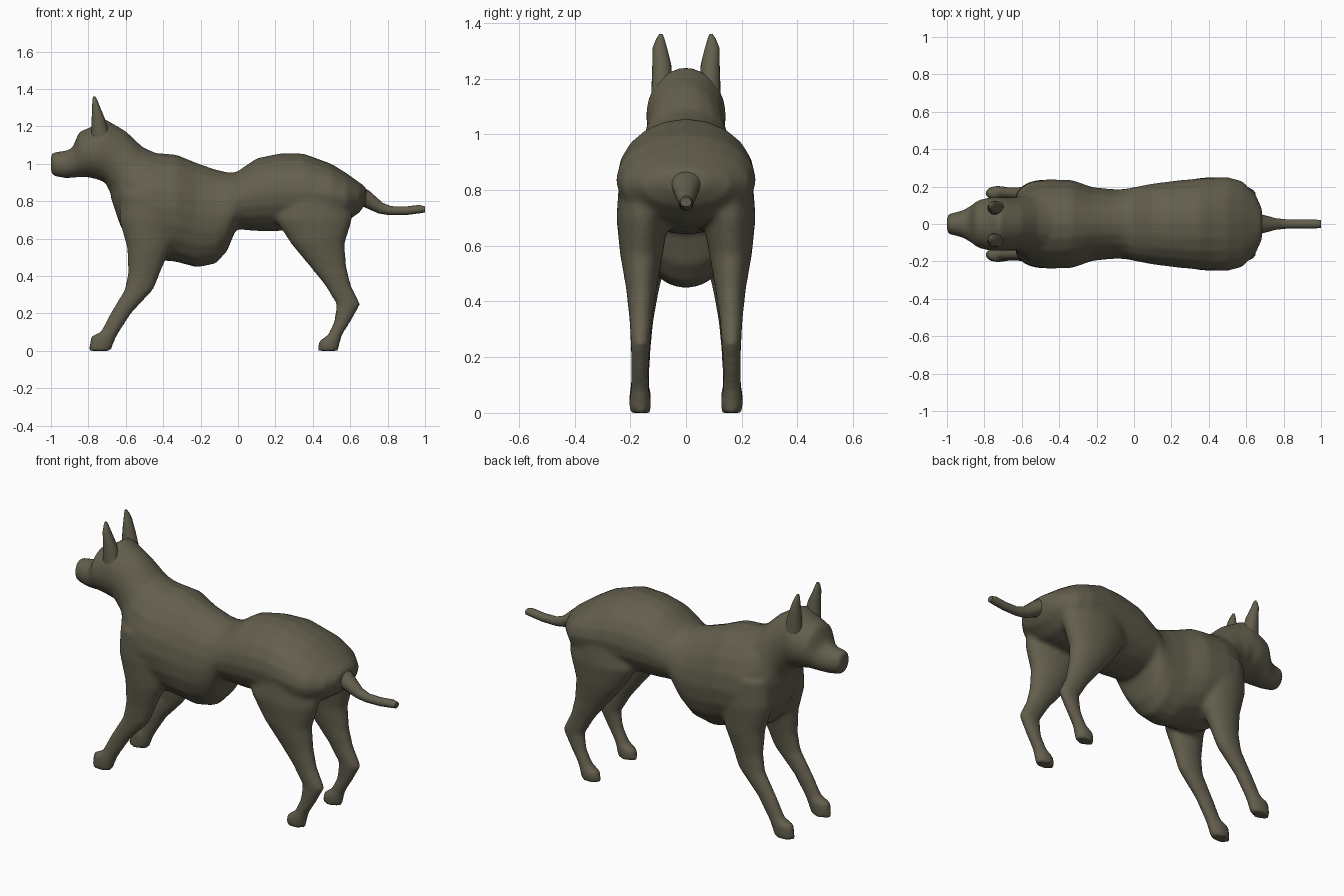
import bpy, bmesh, math

SIDES = 20
coat = bpy.data.materials.new("olive_brown_coat")
coat.diffuse_color = (0.125, 0.115, 0.075, 1)


def loft(bm, rings):
    """Skin oval rings; each is (x1, z1, x2, z2, y, half_width): two profile ends and a width."""
    loops = []
    for x1, z1, x2, z2, y, w in rings:
        loop = []
        for i in range(SIDES):
            a = 2 * math.pi * i / SIDES
            c, s = math.cos(a), math.sin(a)
            loop.append(bm.verts.new(((x1 + x2) / 2 + (x1 - x2) / 2 * c, y + w * s,
                                      (z1 + z2) / 2 + (z1 - z2) / 2 * c)))
        loops.append(loop)
    for p, q in zip(loops, loops[1:]):
        for i in range(SIDES):
            j = (i + 1) % SIDES
            bm.faces.new((p[i], p[j], q[j], q[i]))
    bm.faces.new(loops[0])
    bm.faces.new(loops[-1])


def limb(rows, side):
    """Level rings from (z, x_front, x_back, y, half_width)."""
    return [(xf, z, xb, z, side * y, w) for z, xf, xb, y, w in rows]


def make(name, lofts, voxel=None):
    bm = bmesh.new()
    for rings in lofts:
        part = bmesh.new()
        loft(part, rings)
        bmesh.ops.recalc_face_normals(part, faces=part.faces)
        tmp = bpy.data.meshes.new("tmp")
        part.to_mesh(tmp)
        part.free()
        bm.from_mesh(tmp)
        bpy.data.meshes.remove(tmp)
    me = bpy.data.meshes.new(name)
    bm.to_mesh(me)
    bm.free()
    me.materials.append(coat)
    ob = bpy.data.objects.new(name, me)
    bpy.context.collection.objects.link(ob)
    bpy.ops.object.select_all(action='DESELECT')
    ob.select_set(True)
    bpy.context.view_layer.objects.active = ob
    if voxel:  # fuse the overlapping volumes into one skin
        m = ob.modifiers.new("fuse", 'REMESH')
        m.mode, m.voxel_size = 'VOXEL', voxel
        s = ob.modifiers.new("soften", 'SMOOTH')
        s.factor, s.iterations = 0.5, 6
        for mod in ("fuse", "soften"):
            bpy.ops.object.modifier_apply(modifier=mod)
    bpy.ops.object.shade_smooth_by_angle(angle=math.radians(50))
    return ob


# Torso: x, top, bottom, half width
torso = [(x, t, x, b, 0, w) for x, t, b, w in [
    (-0.68, 0.95, 0.82, 0.06), (-0.63, 1.06, 0.67, 0.15), (-0.56, 1.08, 0.55, 0.205),
    (-0.47, 1.06, 0.49, 0.24), (-0.33, 1.05, 0.475, 0.235), (-0.22, 1.005, 0.445, 0.197),
    (-0.12, 0.97, 0.465, 0.187), (-0.06, 0.955, 0.53, 0.187), (-0.01, 0.955, 0.65, 0.196),
    (0.10, 1.03, 0.64, 0.217), (0.22, 1.055, 0.64, 0.232), (0.35, 1.055, 0.65, 0.245),
    (0.50, 1.00, 0.67, 0.252), (0.58, 0.95, 0.69, 0.23), (0.65, 0.90, 0.74, 0.16),
    (0.685, 0.875, 0.79, 0.08)]]

# Neck, skull and muzzle
head = [(a, b, c, d, 0, w) for a, b, c, d, w in [
    (-1.0, 1.055, -1.0, 0.95, 0.047), (-0.985, 1.063, -0.985, 0.933, 0.056),
    (-0.92, 1.07, -0.92, 0.922, 0.072), (-0.885, 1.085, -0.87, 0.926, 0.095),
    (-0.85, 1.17, -0.82, 0.93, 0.127), (-0.78, 1.2, -0.765, 0.92, 0.143),
    (-0.72, 1.245, -0.71, 0.9, 0.143), (-0.6, 1.175, -0.67, 0.82, 0.142),
    (-0.51, 1.09, -0.63, 0.72, 0.17), (-0.4, 1.04, -0.5, 0.65, 0.18)]]

# Legs: z, front x, back x, y, half width
hind_leg = [(0.85, 0.22, 0.62, 0.13, 0.11), (0.70, 0.2, 0.61, 0.155, 0.095),
            (0.57, 0.285, 0.57, 0.16, 0.077), (0.45, 0.385, 0.58, 0.16, 0.056),
            (0.35, 0.465, 0.605, 0.162, 0.043), (0.25, 0.525, 0.655, 0.163, 0.035),
            (0.16, 0.515, 0.605, 0.165, 0.031), (0.085, 0.48, 0.557, 0.165, 0.034),
            (0.05, 0.43, 0.547, 0.165, 0.04), (0.0, 0.425, 0.537, 0.165, 0.038)]
front_leg = [(0.85, -0.63, -0.37, 0.13, 0.1), (0.70, -0.635, -0.33, 0.14, 0.097),
             (0.55, -0.593, -0.36, 0.15, 0.077), (0.42, -0.588, -0.415, 0.155, 0.054),
             (0.33, -0.605, -0.45, 0.16, 0.043), (0.2, -0.683, -0.57, 0.163, 0.034),
             (0.1, -0.735, -0.635, 0.165, 0.033), (0.075, -0.79, -0.65, 0.165, 0.039),
             (0.0, -0.797, -0.68, 0.165, 0.038)]

legs = [limb(rows, s) for rows in (hind_leg, front_leg) for s in (1, -1)]
make("dog_body", [torso, head] + legs, 0.013)

# Pricked ears
ear = [(1.13, -0.785, -0.68, 0.085, 0.04), (1.25, -0.782, -0.715, 0.087, 0.034),
       (1.31, -0.78, -0.74, 0.094, 0.026), (1.345, -0.778, -0.754, 0.092, 0.014),
       (1.36, -0.775, -0.762, 0.09, 0.006)]
for label, s in (("left", -1), ("right", 1)):
    make("ear_" + label, [limb(ear, s)])

# Tail
make("tail", [[(a, b, c, d, 0, w) for a, b, c, d, w in [
    (0.61, 0.9, 0.6, 0.78, 0.09), (0.7, 0.857, 0.67, 0.77, 0.05),
    (0.775, 0.79, 0.75, 0.735, 0.03), (0.82, 0.773, 0.81, 0.725, 0.025),
    (0.9, 0.772, 0.9, 0.726, 0.024), (0.97, 0.78, 0.97, 0.735, 0.024),
    (1.0, 0.772, 1.0, 0.74, 0.02)]]])
